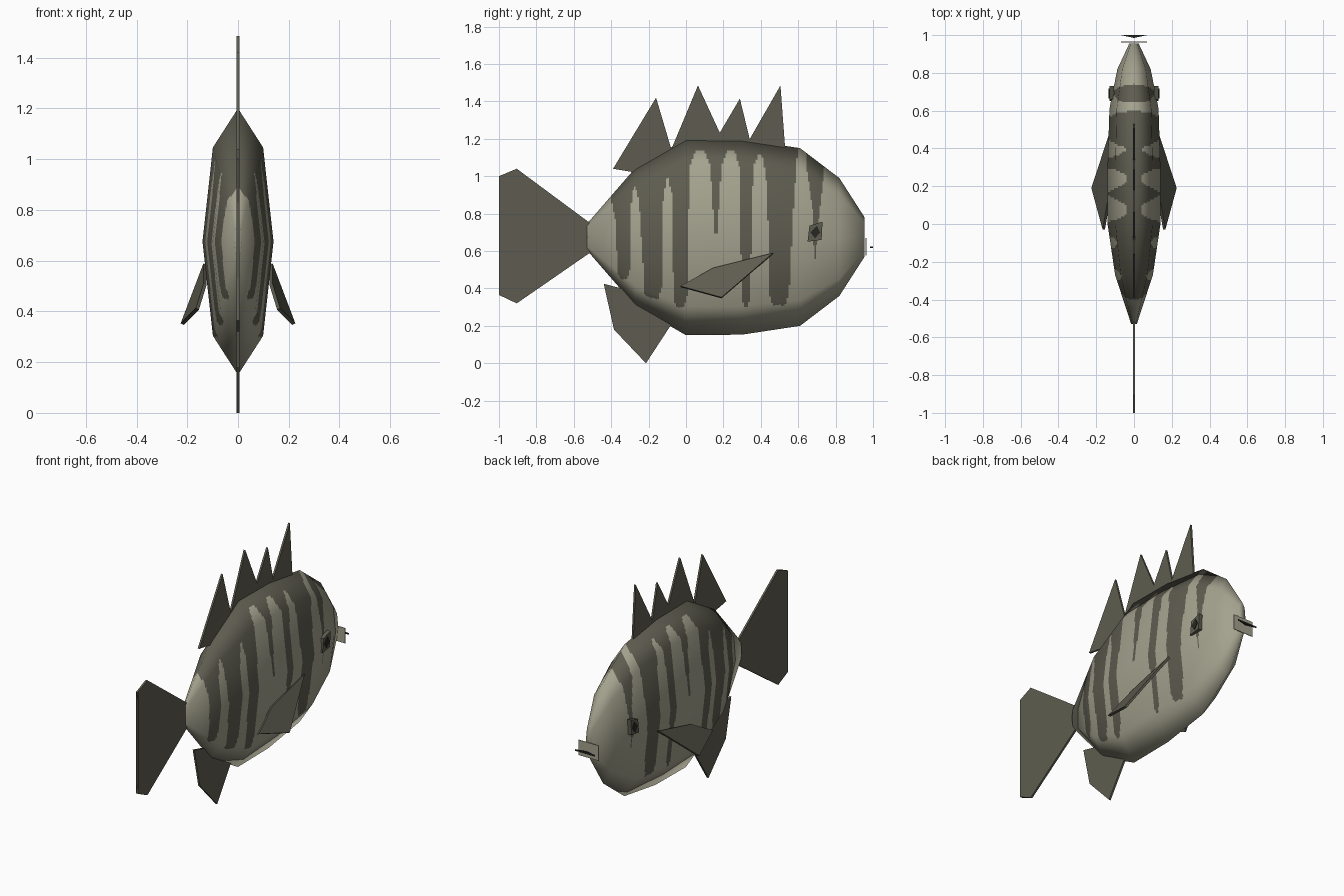
import bpy, bmesh
from math import cos, sin, pi
from mathutils import Vector

cube = bpy.data.objects.get("Cube")
if cube:
    bpy.data.objects.remove(cube, do_unlink=True)


def material(name, colour):
    mat = bpy.data.materials.new(name)
    mat.use_nodes = True
    mat.diffuse_color = (*colour, 1)
    mat.node_tree.nodes["Principled BSDF"].inputs["Base Color"].default_value = (*colour, 1)
    return mat


pale = material("pale_scales", (0.37, 0.36, 0.27))
dark = material("dark_stripes", (0.112, 0.108, 0.08))
black = material("eye_black", (0.02, 0.02, 0.017))


def make_object(name, bm, mats):
    bmesh.ops.recalc_face_normals(bm, faces=bm.faces)
    mesh = bpy.data.meshes.new(name)
    bm.to_mesh(mesh)
    bm.free()
    for mat in mats:
        mesh.materials.append(mat)
    obj = bpy.data.objects.new(name, mesh)
    bpy.context.collection.objects.link(obj)
    return obj


def slab(name, points, offset, mat):
    """Closed plate: an outline thickened evenly along the offset."""
    bm = bmesh.new()
    off = Vector(offset)
    sides = [[bm.verts.new(Vector(p) + off * s) for p in points] for s in (-1, 1)]
    for side in sides:
        bm.faces.new(side)
    for i in range(len(points)):
        j = (i + 1) % len(points)
        bm.faces.new((sides[0][i], sides[0][j], sides[1][j], sides[1][i]))
    bmesh.ops.triangulate(bm, faces=[f for f in bm.faces if len(f.verts) > 4])
    return make_object(name, bm, [mat])


# Body: octagonal rings given as (y, half height, half width)
STATIONS = [(-0.53, 0.07, 0.015), (-0.27, 0.37, 0.1), (0, 0.525, 0.14), (0.3, 0.522, 0.14),
            (0.61, 0.475, 0.13), (0.82, 0.315, 0.088), (0.955, 0.105, 0.025)]
MID, SIDES, ALONG, AROUND = 0.675, 8, 30, 20

# Lower edge of the dark back, nose to tail, as (y, z)
EDGE = [(-0.6, 2), (-0.42, 2), (-0.405, 0.9), (-0.375, 0.75), (-0.365, 0.48), (-0.35, 0.45),
        (-0.315, 0.45), (-0.3, 0.5), (-0.303, 0.75), (-0.285, 0.92), (-0.27, 0.95), (-0.25, 0.85),
        (-0.23, 0.55), (-0.22, 0.36), (-0.15, 0.34), (-0.13, 0.4), (-0.125, 0.85), (-0.1, 1.01),
        (-0.075, 0.9), (-0.065, 0.34), (-0.05, 0.3), (-0.01, 0.3), (0.005, 0.36), (0.02, 1.05),
        (0.05, 1.14), (0.1, 1.14), (0.13, 1.05), (0.15, 0.75), (0.16, 0.65), (0.17, 0.75),
        (0.19, 1.05), (0.22, 1.14), (0.26, 1.14), (0.285, 1.05), (0.3, 0.34), (0.31, 0.3),
        (0.33, 0.3), (0.34, 0.36), (0.36, 1.05), (0.39, 1.12), (0.41, 1.1), (0.435, 0.95),
        (0.45, 0.35), (0.47, 0.31), (0.53, 0.31), (0.55, 0.36), (0.575, 0.85), (0.595, 1.1),
        (0.605, 1.3), (0.63, 1.3), (0.65, 1.0), (0.68, 0.8), (0.685, 0.56), (0.69, 0.56),
        (0.715, 0.8), (0.735, 1.0), (0.745, 1.1), (0.76, 2), (1, 2)]


def edge_height(y):
    for (y0, z0), (y1, z1) in zip(EDGE, EDGE[1:]):
        if y0 <= y < y1:
            return z0 + (z1 - z0) * (y - y0) / (y1 - y0)
    return 2


def cage():
    """Coarse ring cage, used for positions and soft normals."""
    bm = bmesh.new()
    rings = [[bm.verts.new((w * cos(2 * pi * i / SIDES), y, MID + h * sin(2 * pi * i / SIDES)))
              for i in range(SIDES)] for y, h, w in STATIONS]
    for a, b in zip(rings, rings[1:]):
        for i in range(SIDES):
            j = (i + 1) % SIDES
            bm.faces.new((a[i], a[j], b[j], b[i]))
    bm.faces.new(rings[0])
    bm.faces.new(rings[-1])
    bmesh.ops.recalc_face_normals(bm, faces=bm.faces)
    bm.normal_update()
    grid = [[(v.co.copy(), v.normal.copy()) for v in ring] for ring in rings]
    bm.free()
    return grid


def build_body():
    grid = cage()
    bm = bmesh.new()
    rows, normals = [], []
    total = (len(grid) - 1) * ALONG
    for r in range(total + 1):
        s = min(r // ALONG, len(grid) - 2)
        u = r / ALONG - s
        row = []
        for c in range(SIDES * AROUND):
            i, v = c // AROUND, (c % AROUND) / AROUND
            j = (i + 1) % SIDES
            co, no = [grid[s][i][k].lerp(grid[s][j][k], v).lerp(
                grid[s + 1][i][k].lerp(grid[s + 1][j][k], v), u) for k in (0, 1)]
            row.append(bm.verts.new(co))
            normals.append(no.normalized())
        rows.append(row)
    n = SIDES * AROUND
    for a, b in zip(rows, rows[1:]):
        for i in range(n):
            j = (i + 1) % n
            face = bm.faces.new((a[i], a[j], b[j], b[i]))
            mid = face.calc_center_median()
            face.material_index = int(mid.z > edge_height(mid.y))
    bm.faces.new(rows[0])
    bm.faces.new(rows[-1])
    for face in bm.faces:
        face.smooth = True
    body = make_object("body", bm, [pale, dark])
    body.data.normals_split_custom_set_from_vertices(normals)


build_body()

# Upright fins on the centre line, outlined as (y, z)
FINS = {
    "dorsal_fin_rear": [(-0.39, 1.04), (-0.16, 1.42), (-0.08, 1.15), (-0.1, 1.08), (-0.27, 1.02)],
    "dorsal_fin_tall": [(-0.08, 1.14), (0.064, 1.485), (0.2, 1.19), (0.1, 1.1)],
    "dorsal_fin_short": [(0.15, 1.18), (0.288, 1.415), (0.345, 1.18), (0.25, 1.1)],
    "dorsal_fin_front": [(0.33, 1.18), (0.505, 1.485), (0.53, 1.15), (0.43, 1.1)],
    "anal_fin": [(-0.44, 0.425), (-0.385, 0.18), (-0.214, 0), (-0.08, 0.205), (-0.1, 0.28), (-0.27, 0.38)],
    "tail_fin": [(-0.5, 0.74), (-0.905, 1.04), (-1, 1), (-0.94, 0.83), (-0.94, 0.53),
                 (-1, 0.365), (-0.905, 0.32), (-0.5, 0.6)],
}
for name, outline in FINS.items():
    slab(name, [(0, y, z) for y, z in outline], (0.006, 0, 0), dark)

# Paired fins and eyes
for side, name in ((1, "left"), (-1, "right")):
    fin = [(0.13, 0.465, 0.587), (0.13, 0.145, 0.507), (0.16, -0.03, 0.41), (0.22, 0.19, 0.35)]
    slab(name + "_pectoral_fin", [(side * x, y, z) for x, y, z in fin], (side * 0.006, 0, 0.003), dark)
    eye = [(0.66, 0.735), (0.73, 0.757), (0.725, 0.66), (0.65, 0.65)]
    slab(name + "_eye", [(side * 0.118, y, z) for y, z in eye], (0.012, 0, 0), dark)
    pupil = [(0.665, 0.7), (0.7, 0.735), (0.718, 0.7), (0.69, 0.668)]
    slab(name + "_pupil", [(side * 0.131, y, z) for y, z in pupil], (0.003, 0, 0), black)

# Mouth: a pale lip plate with a slim dark tongue in front
lip = [(-0.07, 0.67), (0.07, 0.67), (0.07, 0.575), (-0.07, 0.575)]
slab("lip", [(x, 0.963, z) for x, z in lip], (0, 0.002, 0), pale)
slab("tongue", [(-0.07, 1, 0.62), (0.07, 1, 0.62), (0, 0.985, 0.62)], (0, 0, 0.005), black)
